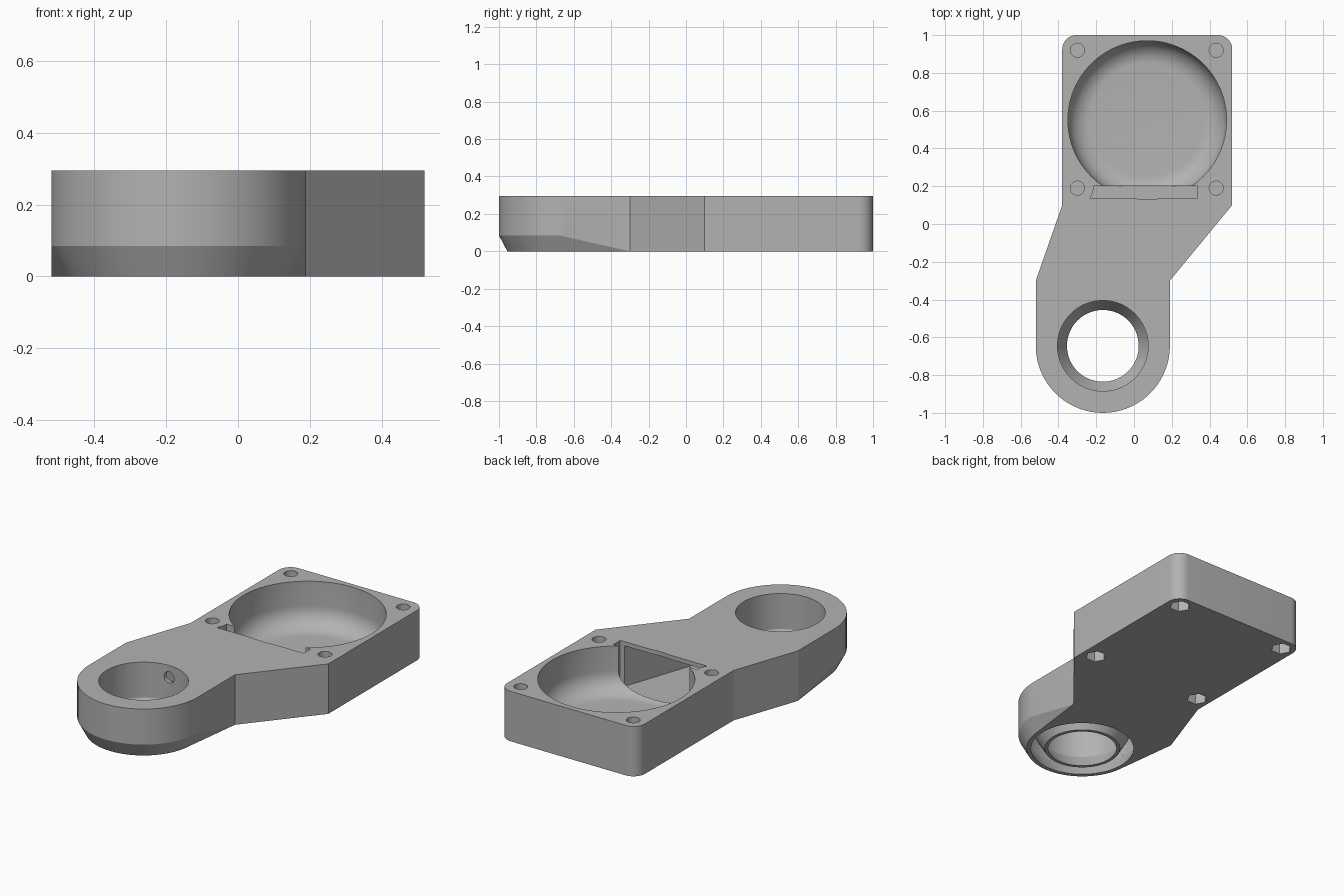
import bpy, bmesh
from math import sin, cos, pi, radians

if "Cube" in bpy.data.objects:
    bpy.data.objects.remove(bpy.data.objects["Cube"])

TOP = 0.295
RING = (-0.165, -0.645)
FAN = (0.07, 0.55)
SCREWS = [(x, y) for x in (-0.3, 0.435) for y in (0.19, 0.92)]

grey = bpy.data.materials.new("grey_plastic")
grey.use_nodes = True
colour = (0.45, 0.45, 0.45, 1)
grey.diffuse_color = colour
grey.node_tree.nodes["Principled BSDF"].inputs["Base Color"].default_value = colour


def circle(centre, r, z, n=72):
    return [(centre[0] + r * cos(2 * pi * i / n), centre[1] + r * sin(2 * pi * i / n), z)
            for i in range(n)]


def rect(x0, x1, y, z0, z1):
    return [(x, y, z) for x in (x0, x1) for z in (z0, z1)]


def hull(name, points):
    """Convex solid around a set of points."""
    bm = bmesh.new()
    verts = [bm.verts.new(p) for p in points]
    bmesh.ops.convex_hull(bm, input=verts)
    bmesh.ops.delete(bm, geom=[v for v in bm.verts if not v.link_faces], context="VERTS")
    bmesh.ops.dissolve_limit(bm, angle_limit=radians(0.3), verts=bm.verts[:], edges=bm.edges[:])
    bmesh.ops.recalc_face_normals(bm, faces=bm.faces[:])
    mesh = bpy.data.meshes.new(name)
    bm.to_mesh(mesh)
    bm.free()
    mesh.materials.append(grey)
    ob = bpy.data.objects.new(name, mesh)
    bpy.context.collection.objects.link(ob)
    return ob


def turned(name, centre, profile, n=72):
    """Convex turned solid from (radius, height) pairs."""
    return hull(name, [p for r, z in profile for p in circle(centre, r, z, n)])


def combine(target, tool, operation="DIFFERENCE"):
    mod = target.modifiers.new("boolean", "BOOLEAN")
    mod.operation = operation
    mod.solver = "EXACT"
    mod.object = tool
    bpy.context.view_layer.objects.active = target
    bpy.ops.object.modifier_apply(modifier=mod.name)
    bpy.data.objects.remove(tool)


# Body: fan block with rounded back corners, neck, and ring end with sloped underside
corners = [p for x in (-0.305, 0.445) for z in (0, TOP) for p in circle((x, 0.925), 0.075, z, 48)]
body = hull("duct_body", corners + rect(-0.38, 0.52, 0.1, 0, TOP))
neck = hull("neck", rect(-0.38, 0.52, 0.1, 0, TOP) + rect(-0.52, 0.19, -0.3, 0, TOP))
ring_end = hull("ring_end", rect(-0.52, 0.19, -0.3, 0, TOP) + circle(RING, 0.31, 0)
                + circle(RING, 0.355, 0.085) + circle(RING, 0.355, TOP))
combine(body, neck, "UNION")
combine(body, ring_end, "UNION")

# Fan pocket with a filleted floor, and its straight outlet, both clear of the front screw bosses
fillet = [(0.3 + 0.12 * sin(a), 0.15 - 0.12 * cos(a)) for a in (pi / 2 * i / 10 for i in range(11))]
pocket = turned("pocket", FAN, fillet + [(0.42, 0.4)], 96)
outlet = hull("outlet", rect(-0.235, 0.335, 0.135, 0.03, 0.4) + rect(-0.235, 0.335, 0.2, 0.03, 0.4))
for cutter in (pocket, outlet):
    for spot in SCREWS:
        if spot[1] < 0.5:
            combine(cutter, turned("boss", spot, [(0.085, -0.1), (0.085, 0.5)], 48))
    combine(body, cutter)

# Air duct through the neck, then around the ring wall
duct = hull("duct", rect(-0.2, 0.32, 0.17, 0.03, 0.27) + rect(-0.49, 0.16, -0.3, 0.03, 0.27))
combine(body, duct)
chamber = hull("chamber", rect(-0.485, 0.155, -0.28, 0.035, 0.265)
               + circle(RING, 0.335, 0.1) + circle(RING, 0.335, 0.265))
combine(chamber, turned("core", RING, [(0.262, -0.1), (0.262, 0.5)]))
combine(body, chamber)

# Angled annular air slot under the ring
slot = turned("slot", RING, [(0.28, -0.01), (0.333, 0.09), (0.333, 0.2)])
combine(slot, turned("slot_core", RING, [(0.198, -0.02), (0.262, 0.09), (0.262, 0.4)]))
combine(body, slot)

# Bore narrowing at the bottom, with a small side hole
combine(body, turned("bore", RING, [(0.184, -0.01), (0.24, 0.085), (0.24, 0.4)]))
side = [(x, y, z) for y in (-0.5, -0.34) for x, z, _ in circle((RING[0], 0.225), 0.033, 0, 24)]
combine(body, hull("side_hole", side))

# Screw holes from above and hexagonal nut pockets from below
for spot in SCREWS:
    combine(body, turned("screw_hole", spot, [(0.037, 0.11), (0.037, 0.4)], 32))
    combine(body, turned("nut_pocket", spot, [(0.058, -0.1), (0.058, 0.09)], 6))

bpy.ops.object.select_all(action="DESELECT")
body.select_set(True)
bpy.context.view_layer.objects.active = body
bpy.ops.object.shade_smooth_by_angle(angle=radians(12))
